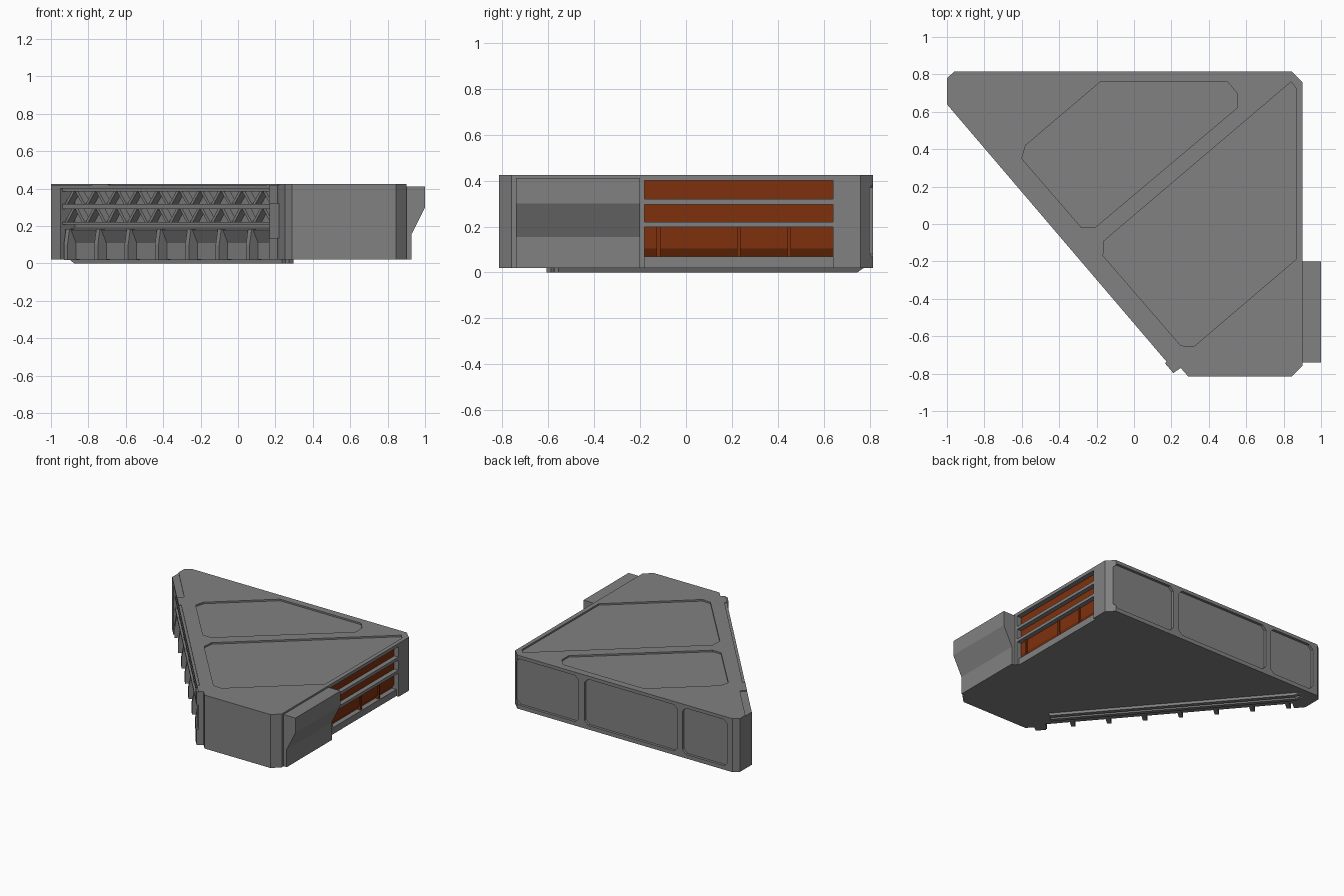
import bpy, bmesh, math
from mathutils import Matrix, Vector

if "Cube" in bpy.data.objects:
    bpy.data.objects.remove(bpy.data.objects["Cube"])


def material(name, rgb):
    m = bpy.data.materials.new(name)
    m.use_nodes = True
    m.diffuse_color = (*rgb, 1)
    m.node_tree.nodes["Principled BSDF"].inputs["Base Color"].default_value = (*rgb, 1)
    return m


GREY = material("hull grey", (0.22, 0.22, 0.22))
ORANGE = material("vent orange", (0.21, 0.03, 0.004))

# Frames mapping (profile a, profile b, extrusion) to model axes
UP = Matrix.Identity(4)
BACK = Matrix(((1, 0, 0, 0), (0, 0, 1, 0), (0, 1, 0, 0), (0, 0, 0, 1)))
CORNER, END = Vector((-1, 0.64, 0)), Vector((0.22, -0.79, 0))
ALONG = (END - CORNER).normalized()
INWARD = Vector((-ALONG.y, ALONG.x, 0))
# Slanted side: a = along the face, b = height, extrusion = depth inward
SLANT = Matrix.Translation(CORNER) @ Matrix((ALONG, (0, 0, 1), INWARD)).transposed().to_4x4()
# Slanted side sections: a = depth inward, b = height, extrusion = along
SECTION = Matrix.Translation(CORNER) @ Matrix((INWARD, (0, 0, 1), ALONG)).transposed().to_4x4()


def prism(bm, frame, points, lo, hi):
    """Extrude a profile between two levels of a frame."""
    rings = [[bm.verts.new(frame @ Vector((a, b, t))) for a, b in points] for t in (lo, hi)]
    faces = [bm.faces.new(rings[0]), bm.faces.new(rings[1])]
    n = len(points)
    for i in range(n):
        j = (i + 1) % n
        faces.append(bm.faces.new((rings[0][i], rings[0][j], rings[1][j], rings[1][i])))
    bmesh.ops.recalc_face_normals(bm, faces=faces)


def rect(a0, a1, b0, b1, c=0.0):
    """Rectangle with optional clipped corners."""
    if not c:
        return [(a0, b0), (a1, b0), (a1, b1), (a0, b1)]
    return [(a0 + c, b0), (a1 - c, b0), (a1, b0 + c), (a1, b1 - c),
            (a1 - c, b1), (a0 + c, b1), (a0, b1 - c), (a0, b0 + c)]


def part(name, mat, prisms):
    bm = bmesh.new()
    for p in prisms:
        prism(bm, *p)
    mesh = bpy.data.meshes.new(name)
    bm.to_mesh(mesh)
    bm.free()
    mesh.materials.append(mat)
    ob = bpy.data.objects.new(name, mesh)
    bpy.context.collection.objects.link(ob)
    return ob


def carve(ob, prisms):
    cutter = part("cutter", GREY, prisms)
    cutter.hide_render = True
    mod = ob.modifiers.new("carve", "BOOLEAN")
    mod.operation, mod.solver, mod.object = "DIFFERENCE", "EXACT", cutter
    bpy.context.view_layer.objects.active = ob
    bpy.ops.object.modifier_apply(modifier=mod.name)
    bpy.data.objects.remove(cutter)


BOTTOM, TOP = 0.02, 0.425

# Wedge-shaped hull with clipped corners
outline = [(-0.96, 0.815), (0.845, 0.815), (0.9, 0.76), (0.9, -0.76), (0.845, -0.815), (0.29, -0.815),
           (0.25, -0.77), (0.22, -0.79), (-1, 0.64), (-1, 0.78)]
hull = part("hull", GREY, [(UP, outline, BOTTOM, TOP)])

# Two sunken roof panels
roof_left = [(-0.18, 0.76), (0.5, 0.76), (0.55, 0.7), (0.55, 0.62),
             (-0.21, -0.02), (-0.28, -0.02), (-0.6, 0.35), (-0.58, 0.42)]
roof_right = [(0.84, 0.76), (0.87, 0.72), (0.865, -0.19), (0.32, -0.655),
              (0.25, -0.65), (-0.165, -0.17), (-0.16, -0.09)]
carve(hull, [(UP, p, TOP - 0.012, TOP + 0.1) for p in (roof_left, roof_right)])

# Three sunken panels in the back wall
spans = [(0.33, 0.86), (-0.5, 0.28), (-0.92, -0.54)]
carve(hull, [(BACK, rect(a, b, 0.05, 0.4, 0.03), 0.795, 0.9) for a, b in spans])

# Vent recess in the left wall, open below the sill
carve(hull, [(BACK, [(0.84, 0.4), (1.1, 0.4), (1.1, 0), (0.88, 0), (0.88, 0.07), (0.84, 0.07)], -0.18, 0.64)])

# Bay along the slanted side, leaning out towards its foot
U0, U1 = 0.08, 1.80
bay = [(-0.1, 0.4), (0.1, 0.4), (0.1, 0.19), (0.03, 0.18), (0.065, 0.11), (0.065, 0), (-0.1, 0)]
carve(hull, [(SECTION, bay, U0, U1)])

# Shallow steps along the slanted roof edge
carve(hull, [(SLANT, rect(-0.1, 0.34, TOP - 0.006, TOP + 0.1), -0.1, 0.05),
             (SLANT, rect(0.47, 1.78, TOP - 0.006, TOP + 0.1), -0.1, 0.018)])

# Orange vent core with an undercut foot and dividers
part("vent_core", ORANGE, [(BACK, [(0.83, 0.4), (0.862, 0.4), (0.862, 0.105), (0.842, 0.07), (0.83, 0.07)], -0.18, 0.64)])
part("vent_dividers", ORANGE, [(BACK, rect(0.84, 0.872, 0.07, 0.2), y - 0.008, y + 0.008)
                               for y in (-0.12, 0.23, 0.45)])
part("vent_bars", GREY, [(BACK, rect(0.85, 0.897, z, z + 0.023), -0.18, 0.64) for z in (0.197, 0.296)])

# Side pod with a sloping underside
pod = [(0.89, 0.02), (0.927, 0.02), (0.927, 0.155), (1, 0.3), (1, 0.412), (0.89, 0.412)]
part("side_pod", GREY, [(BACK, pod, -0.74, -0.2)])

# Horizontal rails and zigzag struts in the bay
part("truss_rails", GREY, [(SLANT, rect(U0, U1, z, z + 0.014), 0.012, 0.1)
                           for z in (0.386, 0.305, 0.292, 0.208)])
struts = []
COUNT = 20
step = (U1 - U0) / COUNT
for base, head in ((0.312, 0.39), (0.215, 0.297)):
    for i in range(COUNT):
        u = U0 + i * step
        a, b = (u, u + step - 0.02) if i % 2 == 0 else (u + step - 0.02, u)
        struts.append((SLANT, [(a, base), (a + 0.022, base), (b + 0.022, head), (b, head)], 0.025, 0.07))
part("truss_struts", GREY, struts)

# Row of buttresses under the truss
fin = [(0.09, 0.185), (0.02, 0.185), (0.005, 0.1), (0.005, 0.018), (0.09, 0.018)]
part("buttresses", GREY, [(SECTION, fin, 0.1 + i * 0.25, 0.13 + i * 0.25) for i in range(7)])

# Stepped bracket closing the bay at the front corner
part("bay_bracket", GREY, [(SLANT, rect(1.81, 1.88, a, b), d, 0.05)
                           for a, b, d in ((0.02, 0.135, -0.012), (0.135, 0.32, 0), (0.32, 0.42, -0.012))])

# Twin skids under the slanted side
skid = [(0, 0.021), (0.04, 0), (1.75, 0), (1.75, 0.021)]
part("skids", GREY, [(SLANT, skid, d, d + 0.03) for d in (0.13, 0.18)])
